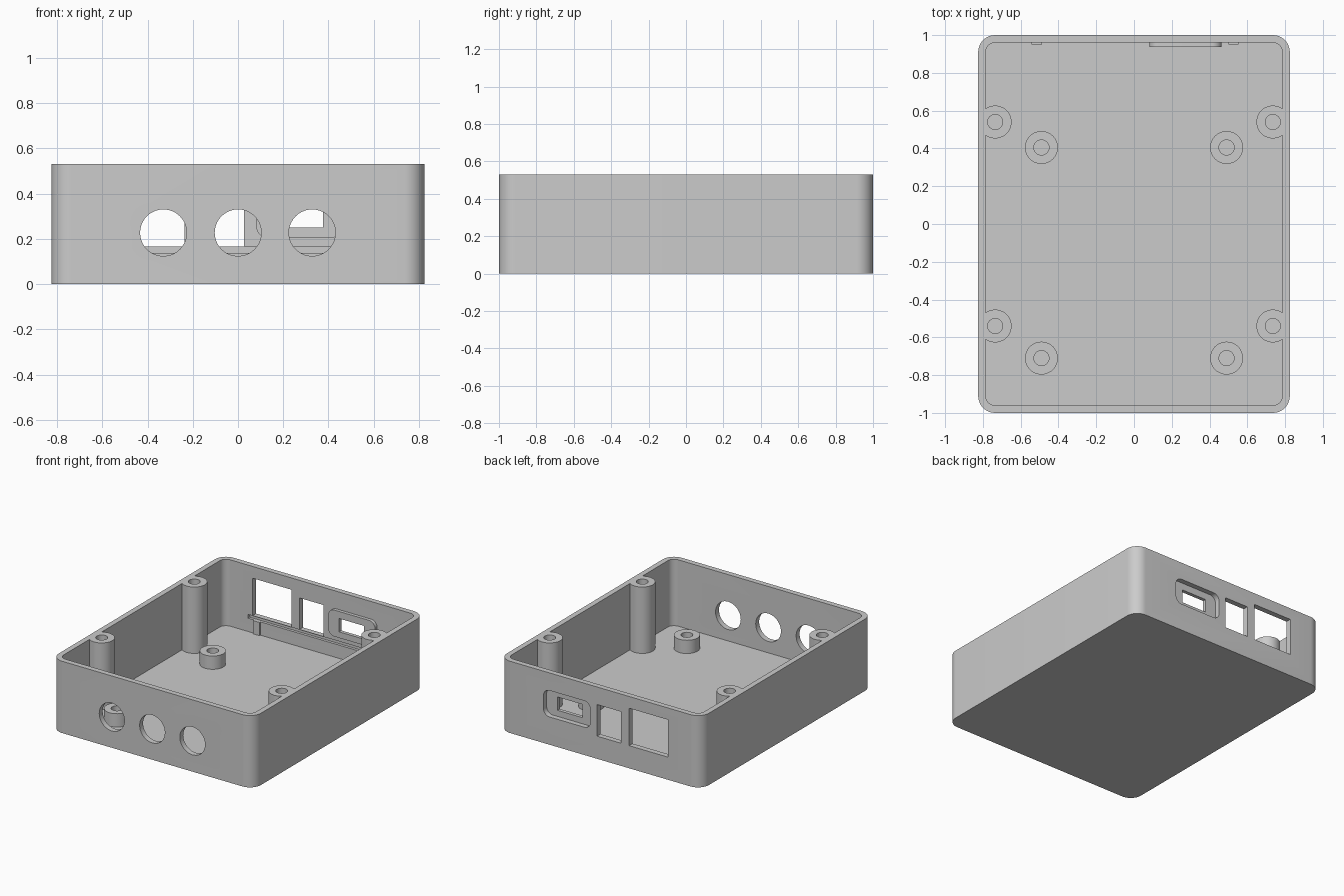
import bpy, bmesh
from math import cos, sin, pi
from mathutils import Matrix, Vector

if "Cube" in bpy.data.objects:
    bpy.data.objects.remove(bpy.data.objects["Cube"], do_unlink=True)

grey = bpy.data.materials.new("light_grey_plastic")
grey.use_nodes = True
grey.diffuse_color = (0.6, 0.6, 0.6, 1)
grey.node_tree.nodes["Principled BSDF"].inputs["Base Color"].default_value = (0.6, 0.6, 0.6, 1)

WALL, HEIGHT, FLOOR = 0.04, 0.53, 0.04
HALF_X, HALF_Y = 0.825, 1.0
INNER_Y = HALF_Y - WALL


def make_object(name, bm):
    bmesh.ops.recalc_face_normals(bm, faces=bm.faces)
    mesh = bpy.data.meshes.new(name)
    bm.to_mesh(mesh)
    bm.free()
    mesh.materials.append(grey)
    obj = bpy.data.objects.new(name, mesh)
    bpy.context.collection.objects.link(obj)
    return obj


def rounded_rect(w, h, r, steps=10):
    """Outline of a rounded rectangle centred on the origin."""
    if r == 0:
        return [(w / 2, h / 2), (-w / 2, h / 2), (-w / 2, -h / 2), (w / 2, -h / 2)]
    points = []
    for quarter, (sx, sy) in enumerate([(1, 1), (-1, 1), (-1, -1), (1, -1)]):
        for i in range(steps + 1):
            a = (quarter + i / steps) * pi / 2
            points.append((sx * (w / 2 - r) + r * cos(a), sy * (h / 2 - r) + r * sin(a)))
    return points


def prism(name, outline, depth, matrix=Matrix()):
    bm = bmesh.new()
    face = bm.faces.new([bm.verts.new((x, y, 0)) for x, y in outline])
    new = bmesh.ops.extrude_face_region(bm, geom=[face], use_keep_orig=True)["geom"]
    bmesh.ops.translate(bm, vec=(0, 0, depth), verts=[v for v in new if isinstance(v, bmesh.types.BMVert)])
    bmesh.ops.transform(bm, matrix=matrix, verts=bm.verts)
    return make_object(name, bm)


def wall_block(name, x0, x1, z0, z1, y0, y1, r=0.0):
    """Rounded block whose outline lies in the xz plane, running from y0 to y1."""
    place = Matrix.Translation(((x0 + x1) / 2, y1, (z0 + z1) / 2)) @ Matrix.Rotation(pi / 2, 4, "X")
    return prism(name, rounded_rect(x1 - x0, z1 - z0, r), y1 - y0, place)


def combine(target, tool, operation):
    """Apply a boolean and discard the tool object."""
    mod = target.modifiers.new("boolean", "BOOLEAN")
    mod.operation, mod.solver, mod.object = operation, "EXACT", tool
    bpy.context.view_layer.update()
    graph = bpy.context.evaluated_depsgraph_get()
    mesh = bpy.data.meshes.new_from_object(target.evaluated_get(graph))
    target.modifiers.clear()
    target.data = mesh
    bpy.data.objects.remove(tool, do_unlink=True)


def tube(name, x, y, top, outer=0.087, inner=0.04, sides=40):
    """Hollow screw post standing on the floor."""
    bm = bmesh.new()
    rings = []
    for r, z in [(outer, FLOOR), (outer, top), (inner, top), (inner, FLOOR)]:
        rings.append([bm.verts.new((x + r * cos(2 * pi * i / sides), y + r * sin(2 * pi * i / sides), z))
                      for i in range(sides)])
    for k in range(4):
        a, b = rings[k], rings[(k + 1) % 4]
        for i in range(sides):
            j = (i + 1) % sides
            bm.faces.new((a[i], a[j], b[j], b[i]))
    return make_object(name, bm)


# Open tray with rounded vertical corners
case = prism("case_shell", rounded_rect(2 * HALF_X, 2 * HALF_Y, 0.09), HEIGHT)
cavity = prism("cavity_cutter", rounded_rect(2 * (HALF_X - WALL), 2 * INNER_Y, 0.05), HEIGHT,
               Matrix.Translation((0, 0, FLOOR)))
combine(case, cavity, "DIFFERENCE")

# Three round holes in the front wall
for x in (-0.33, 0, 0.328):
    hole = wall_block("hole_cutter", x - 0.103, x + 0.103, 0.124, 0.33, -1.1, -0.9, 0.1029)
    combine(case, hole, "DIFFERENCE")

# Rear openings, connector recess and board groove
for x0, x1, z0, z1, y0, y1, r in [
    (-0.553, -0.236, 0.167, 0.443, 0.9, 1.1, 0),
    (-0.171, 0.026, 0.167, 0.4, 0.9, 1.1, 0),
    (0.081, 0.464, 0.205, 0.4, 0.9, 1.1, 0.05),
    (-0.59, 0.59, 0.138, 0.166, 0.9, 0.98, 0),
]:
    combine(case, wall_block("opening_cutter", x0, x1, z0, z1, y0, y1, r), "DIFFERENCE")

# Recessed plate with the connector slot
plate = wall_block("connector_plate", 0.081, 0.464, 0.205, 0.4, 0.936, 0.962, 0.05)
combine(plate, wall_block("slot_cutter", 0.17, 0.375, 0.25, 0.348, 0.9, 1.1), "DIFFERENCE")

# Small ribs under the board edge
ribs = [wall_block(f"{side}_board_rib", x - 0.027, x + 0.027, FLOOR, 0.138, 0.949, 0.962)
        for side, x in (("right", -0.515), ("left", 0.527))]

# Tall lid posts and short board standoffs
posts = []
for side, sx in (("right", -1), ("left", 1)):
    for end, lid_y, board_y in (("front", -0.54, -0.71), ("back", 0.54, 0.405)):
        posts.append(tube(f"{end}_{side}_lid_post", sx * 0.735, lid_y, HEIGHT))
        posts.append(tube(f"{end}_{side}_board_standoff", sx * 0.49, board_y, 0.138))

# Smooth curved walls, keep edges sharp
bpy.ops.object.select_all(action="DESELECT")
for obj in [case, plate, *ribs, *posts]:
    obj.select_set(True)
bpy.context.view_layer.objects.active = case
bpy.ops.object.shade_smooth_by_angle()
